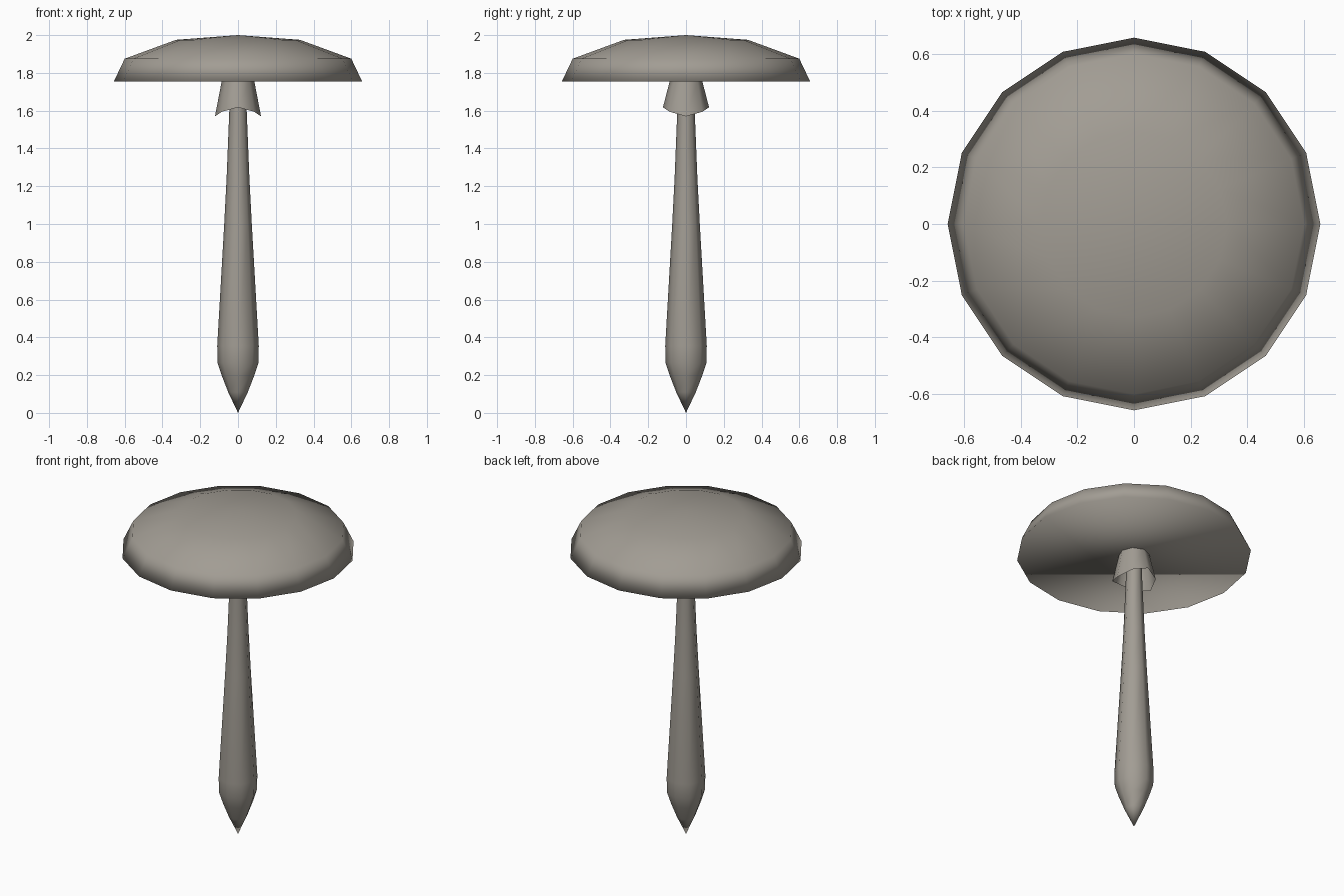
import bpy, bmesh, math

if "Cube" in bpy.data.objects:
    bpy.data.objects.remove(bpy.data.objects["Cube"])

mat = bpy.data.materials.new("warm grey")
mat.diffuse_color = (0.36, 0.335, 0.295, 1)
mat.use_nodes = True
mat.node_tree.nodes["Principled BSDF"].inputs["Base Color"].default_value = mat.diffuse_color


def lathe(name, profile, sides, wave=None, close_end=False):
    """Revolve (radius, z) points around z; radius 0 makes a pole."""
    bm = bmesh.new()
    rings = []
    for i, (r, z) in enumerate(profile):
        if r == 0:
            rings.append([bm.verts.new((0, 0, z))] * sides)
            continue
        ring = []
        for k in range(sides):
            a = 2 * math.pi * k / sides
            dz = wave(a) if wave and i == 0 else 0
            ring.append(bm.verts.new((r * math.cos(a), r * math.sin(a), z + dz)))
        rings.append(ring)
    for low, high in zip(rings, rings[1:]):
        for k in range(sides):
            n = (k + 1) % sides
            corners = [low[k], low[n], high[n], high[k]]
            bm.faces.new(list(dict.fromkeys(corners)))
    if close_end:
        bm.faces.new(rings[0][::-1])
    bm.normal_update()
    mesh = bpy.data.meshes.new(name)
    bm.to_mesh(mesh)
    bm.free()
    mesh.materials.append(mat)
    for p in mesh.polygons:
        p.use_smooth = True
    obj = bpy.data.objects.new(name, mesh)
    bpy.context.collection.objects.link(obj)
    return obj


# Broad faceted cap with a flat underside
lathe("cap", [(0.657, 1.755), (0.6, 1.875), (0.328, 1.975), (0, 2.0)], 16,
      close_end=True)

# Tapering stem, swollen near the foot and ending in a point
lathe("stem", [(0, 0.0), (0.052, 0.11), (0.085, 0.195), (0.108, 0.265),
               (0.11, 0.355), (0.073, 1.0), (0.06, 1.25), (0.046, 1.6),
               (0.046, 1.76)], 8)

# Open skirt under the cap, its hem dipping to the left and right
lathe("skirt", [(0.122, 1.594), (0.086, 1.757)], 8,
      wave=lambda a: -0.024 * math.cos(2 * a))
